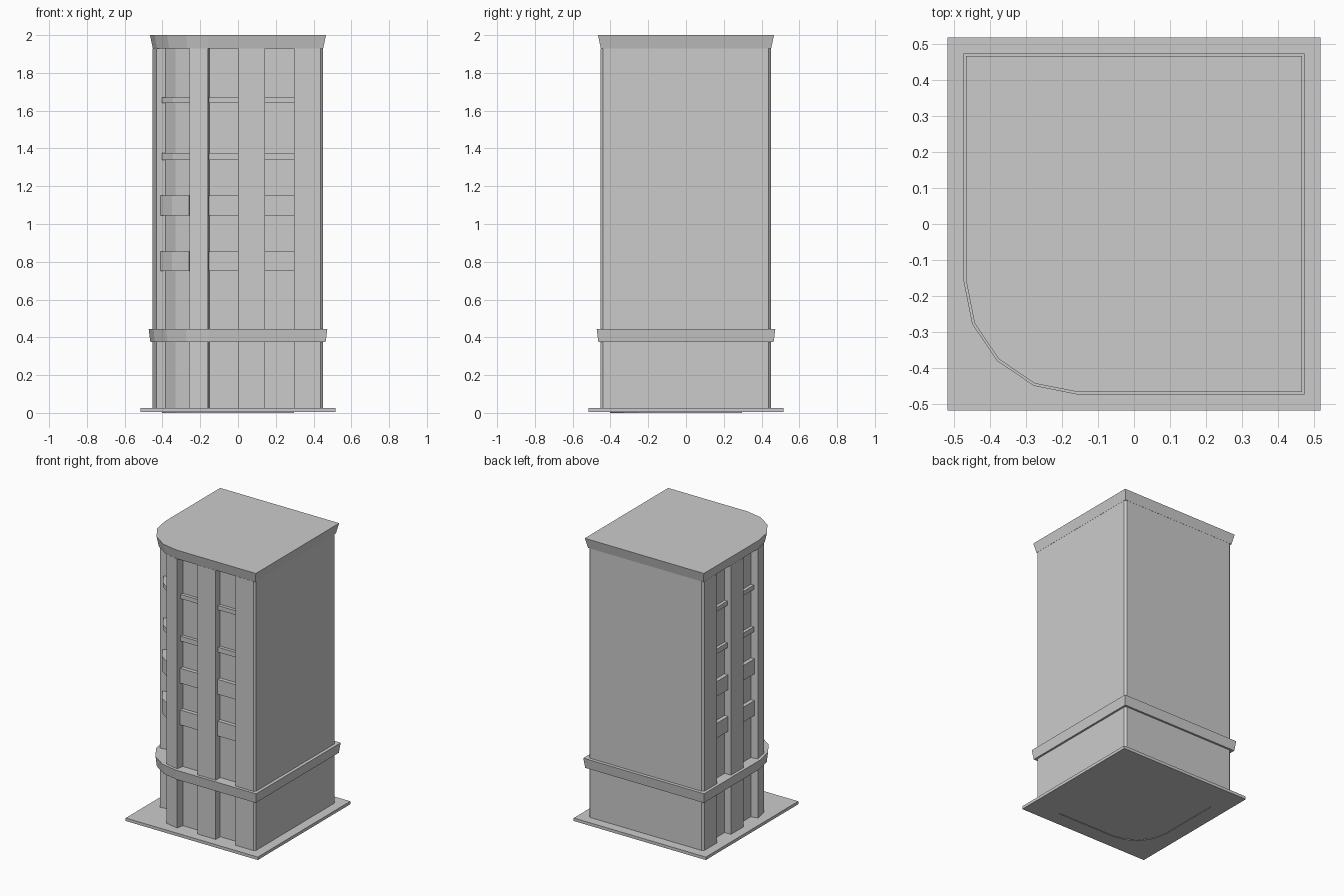
import bpy, bmesh, math

if "Cube" in bpy.data.objects:
    bpy.data.objects.remove(bpy.data.objects["Cube"])

C = -0.155  # centre of the rounded corner in x and y


def arc(radius, start, end, steps):
    return [(C + radius * math.cos(math.radians(start + (end - start) * i / steps)),
             C + radius * math.sin(math.radians(start + (end - start) * i / steps)))
            for i in range(steps + 1)]


def outline(half):
    """Square footprint with one faceted rounded corner, counter-clockwise."""
    return [(half, -half), (half, half), (-half, half)] + arc(half + C, 180, 270, 4)


def loft(name, low, high, z0, z1, caps=True, closed=True):
    """Solid (or open ribbon) between two outlines with equal point counts."""
    bm = bmesh.new()
    a = [bm.verts.new((x, y, z0)) for x, y in low]
    b = [bm.verts.new((x, y, z1)) for x, y in high]
    n = len(a)
    for i in range(n if closed else n - 1):
        j = (i + 1) % n
        bm.faces.new((a[i], a[j], b[j], b[i]))
    if caps:
        bm.faces.new(a[::-1])
        bm.faces.new(b)
        bmesh.ops.recalc_face_normals(bm, faces=bm.faces)
    mesh = bpy.data.meshes.new(name)
    bm.to_mesh(mesh)
    bm.free()
    obj = bpy.data.objects.new(name, mesh)
    bpy.context.collection.objects.link(obj)
    return obj


def swap(points):
    """Mirror across the diagonal that runs through the rounded corner."""
    return [(y, x) for x, y in reversed(points)]


F, W = -0.452, -0.402   # pilaster face and recessed wall

# Ground slab
s = 0.517
slab = [(-s, -s), (s, -s), (s, s), (-s, s)]
loft("ground_slab", slab, slab, 0.005, 0.026)

# Tower body: pilasters and recessed bays on the front, mirrored to the left side
front = [(0.437, F), (0.297, F), (0.297, W), (0.142, W), (0.142, F), (0, F),
         (0, W), (-0.15, W), (-0.16, F), (-0.257, -0.432), (-0.249, -0.383)]
diagonal = [(-0.33, -0.33)]
back = [(-0.437, 0.45), (0.437, 0.45), (0.45, 0.437), (0.45, -0.44)]
body = front + diagonal + swap(front) + back
loft("tower_body", body, body, 0.02, 1.93)

# Foot of the recessed wall, showing just below the slab
half_foot = [(0.297, W), (-0.155, W), (-0.249, -0.383)]
foot = half_foot + diagonal + swap(half_foot)
loft("wall_foot", foot, foot, 0.0, 0.02, caps=False, closed=False)

# Ledge band and flared roof cornice
loft("ledge_band", outline(0.464), outline(0.473), 0.375, 0.445)
loft("roof_cornice", outline(0.451), outline(0.466), 1.93, 2.0)

# Spandrels in every bay: two deep panels and two thin sills
for k, (z0, z1, out) in enumerate([(0.75, 0.855, 0.028), (1.045, 1.15, 0.028),
                                   (1.34, 1.375, 0.022), (1.64, 1.67, 0.022)]):
    for b, (x0, x1) in enumerate([(-0.153, 0.0), (0.142, 0.297)]):
        box = [(x0, W - out), (x1, W - out), (x1, W + 0.01), (x0, W + 0.01)]
        loft(f"front_spandrel_{k}_{b}", box, box, z0, z1)
        side = swap(box)
        loft(f"left_spandrel_{k}_{b}", side, side, z0, z1)
    curve = arc(0.247 + out, 202.5, 247.5, 2) + arc(0.235, 247.5, 202.5, 2)
    loft(f"corner_spandrel_{k}", curve, curve, z0, z1)
